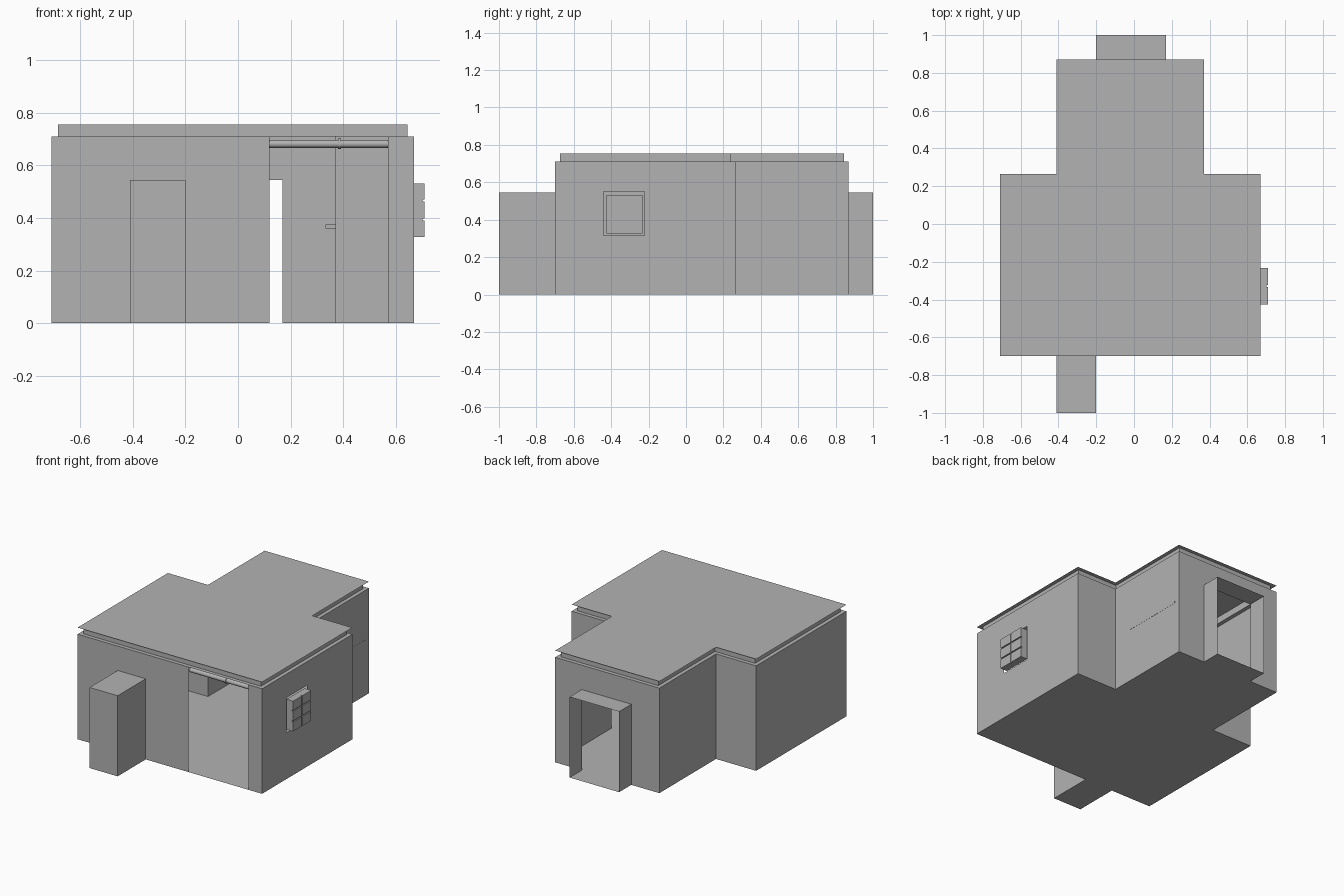
import bpy, bmesh
from mathutils import Vector

if "Cube" in bpy.data.objects:
    bpy.data.objects.remove(bpy.data.objects["Cube"])

grey = bpy.data.materials.new("plain_grey")
grey.use_nodes = True
grey.diffuse_color = (0.45, 0.45, 0.45, 1)
grey.node_tree.nodes["Principled BSDF"].inputs["Base Color"].default_value = grey.diffuse_color

WALL_H, ROOF_H, PORCH_H, INSET = 0.71, 0.755, 0.545, 0.026
WEST, EAST, FRONT, STEP, BACK = -0.71, 0.67, -0.70, 0.265, 0.87
WING_W, WING_E = -0.41, 0.37
PORCH_W, PORCH_E = -0.20, 0.17


def finish(name, bm):
    bmesh.ops.remove_doubles(bm, verts=bm.verts, dist=0.0005)
    mesh = bpy.data.meshes.new(name)
    bm.to_mesh(mesh)
    bm.free()
    mesh.materials.append(grey)
    obj = bpy.data.objects.new(name, mesh)
    bpy.context.collection.objects.link(obj)
    return obj


def face(bm, points):
    return bm.faces.new([bm.verts.new(p) for p in points])


def flat(bm, outline, z):
    face(bm, [(x, y, z) for x, y in outline])


def wall(bm, a, b, z0, z1, hole=None):
    """Upright panel from a to b; hole = (start, end, bottom, top) along it."""
    a, b = Vector(a), Vector(b)
    length, way = (b - a).length, (b - a).normalized()
    ss, zs = [0, length], [z0, z1]
    if hole:
        ss, zs = sorted({0, length, *hole[:2]}), sorted({z0, z1, *hole[2:]})
    for s0, s1 in zip(ss, ss[1:]):
        for h0, h1 in zip(zs, zs[1:]):
            if hole and hole[0] <= s0 < hole[1] and hole[2] <= h0 < hole[3]:
                continue
            p, q = a + way * s0, a + way * s1
            face(bm, [(*p, h0), (*q, h0), (*q, h1), (*p, h1)])


def box(bm, lo, hi):
    lo, hi = Vector(lo), Vector(hi)
    verts = bmesh.ops.create_cube(bm, size=1)["verts"]
    bmesh.ops.scale(bm, vec=hi - lo, verts=verts)
    bmesh.ops.translate(bm, vec=(lo + hi) / 2, verts=verts)


def rect(x0, x1, y0, y1):
    return [(x0, y0), (x1, y0), (x1, y1), (x0, y1)]


plan = [(WEST, FRONT), (EAST, FRONT), (EAST, STEP), (WING_E, STEP),
        (WING_E, BACK), (WING_W, BACK), (WING_W, STEP), (WEST, STEP)]
edges = list(zip(plan, plan[1:] + plan[:1]))

# Walls with the large front opening, the window hole and the porch doorway
bm = bmesh.new()
wide_opening = (0.12 - WEST, 0.57 - WEST, 0, WALL_H)
window_hole = (-0.44 - FRONT, -0.222 - FRONT, 0.315, 0.55)
doorway = (WING_E - PORCH_E, WING_E - PORCH_W, 0, PORCH_H)
niche = (WING_W, FRONT), (PORCH_W, FRONT)
for i, (a, b) in enumerate(edges):
    if i == 0:
        wall(bm, a, niche[0], 0, WALL_H)
        wall(bm, *niche, PORCH_H, WALL_H)
        shift = PORCH_W - WEST
        wall(bm, niche[1], b, 0, WALL_H,
             (wide_opening[0] - shift, wide_opening[1] - shift, 0, WALL_H))
    else:
        wall(bm, a, b, 0, WALL_H, {1: window_hole, 4: doorway}.get(i))
finish("walls", bm)

# Floor
bm = bmesh.new()
flat(bm, plan, 0)
flat(bm, rect(WING_W, PORCH_W, -1, FRONT), 0)
flat(bm, rect(PORCH_W, PORCH_E, BACK, 1), 0)
finish("floor", bm)

# Closed front niche
bm = bmesh.new()
wall(bm, niche[0], (WING_W, -1), 0, PORCH_H)
wall(bm, (WING_W, -1), (PORCH_W, -1), 0, PORCH_H)
wall(bm, (PORCH_W, -1), niche[1], 0, PORCH_H)
flat(bm, rect(WING_W, PORCH_W, -1, FRONT), PORCH_H)
finish("front_niche", bm)

# Open back porch
bm = bmesh.new()
wall(bm, (PORCH_E, BACK), (PORCH_E, 1), 0, PORCH_H)
wall(bm, (PORCH_W, 1), (PORCH_W, BACK), 0, PORCH_H)
flat(bm, rect(PORCH_W, PORCH_E, BACK, 1), PORCH_H)
finish("back_porch", bm)

# Roof: ledge on the walls, recessed band, overhanging sheet
inner = []
for i, p in enumerate(plan):
    before = (Vector(p) - Vector(plan[i - 1])).normalized()
    after = (Vector(plan[(i + 1) % len(plan)]) - Vector(p)).normalized()
    inward = Vector((-before.y - after.y, before.x + after.x))
    inner.append(tuple(Vector(p) + inward * INSET))
bm = bmesh.new()
for (a, b), (c, d) in zip(edges, zip(inner, inner[1:] + inner[:1])):
    face(bm, [(*a, WALL_H), (*b, WALL_H), (*d, WALL_H), (*c, WALL_H)])
    wall(bm, c, d, WALL_H, ROOF_H)
finish("roof_band", bm)
bm = bmesh.new()
flat(bm, plan, ROOF_H)
finish("roof_sheet", bm)

# Window: projecting box with six raised panes
bm = bmesh.new()
box(bm, (0.66, -0.425, 0.327), (0.702, -0.232, 0.532))
for y0, y1 in ((-0.425, -0.333), (-0.324, -0.232)):
    for z0, z1 in ((0.327, 0.39), (0.398, 0.462), (0.47, 0.532)):
        box(bm, (0.702, y0, z0), (0.71, y1, z1))
finish("window", bm)

# Rail on the inside of the back wing
bm = bmesh.new()
box(bm, (0.332, 0.40, 0.36), (0.371, 0.83, 0.376))
finish("wall_rail", bm)


# Rod across the top of the front opening, with a centre joint
def rod(name, x0, x1, radius):
    bpy.ops.mesh.primitive_cylinder_add(
        vertices=24, radius=radius, depth=x1 - x0,
        location=((x0 + x1) / 2, FRONT + 0.025, 0.682), rotation=(0, 1.5708, 0))
    obj = bpy.context.object
    obj.name = name
    obj.data.materials.append(grey)
    bpy.ops.object.shade_smooth_by_angle()


rod("opening_rod", 0.12, 0.57, 0.015)
rod("rod_joint", 0.38, 0.392, 0.02)
